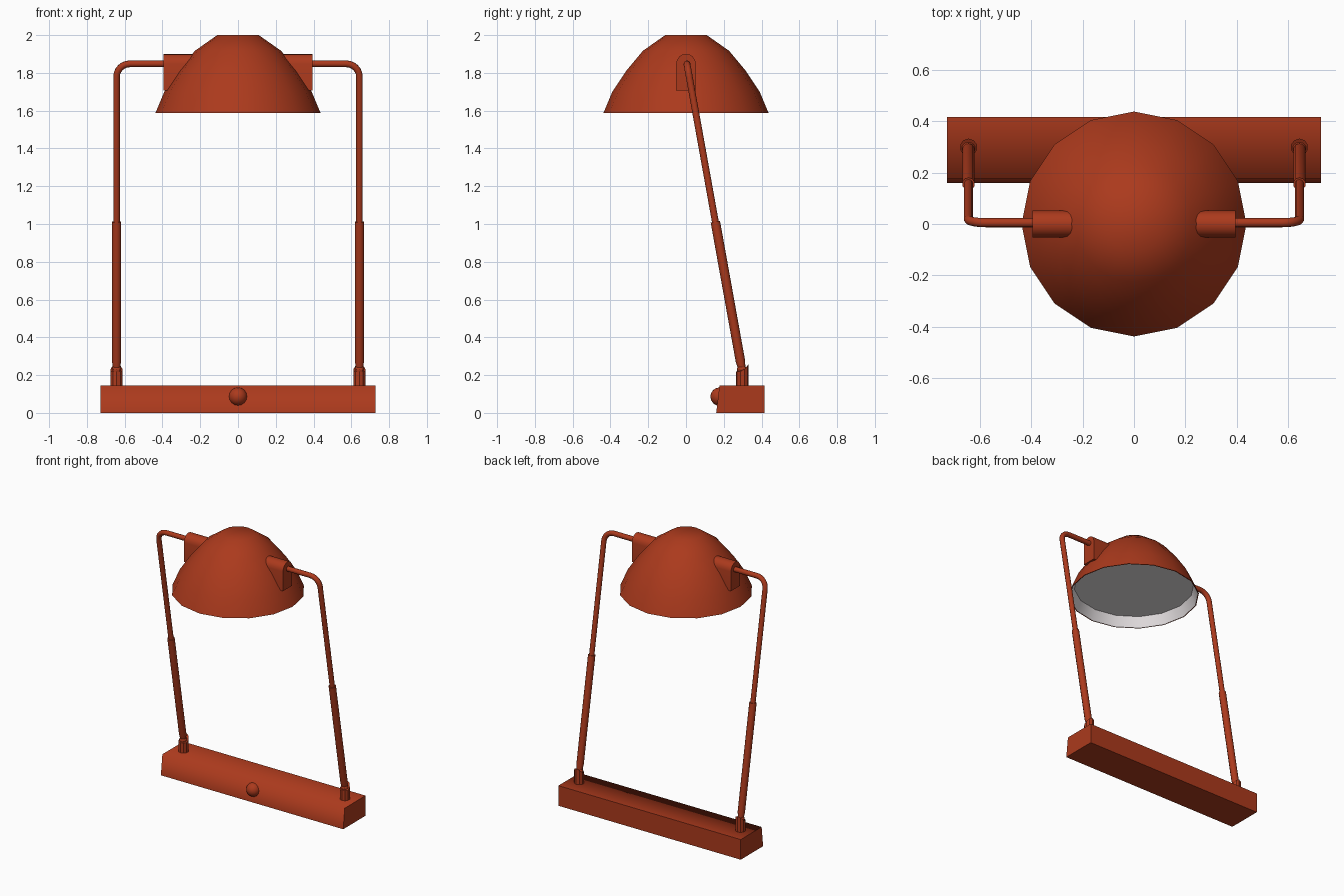
import bpy, bmesh
from math import sin, cos, pi
from mathutils import Vector, Matrix

if "Cube" in bpy.data.objects:
    bpy.data.objects.remove(bpy.data.objects["Cube"])


def material(name, rgb):
    m = bpy.data.materials.new(name)
    m.use_nodes = True
    m.diffuse_color = (*rgb, 1)
    m.node_tree.nodes["Principled BSDF"].inputs["Base Color"].default_value = (*rgb, 1)
    return m


red = material("rust red", (0.41, 0.042, 0.012))
white = material("inner white", (0.82, 0.78, 0.79))


def finish(bm, name, angle=0.6, mats=(red,)):
    bmesh.ops.recalc_face_normals(bm, faces=bm.faces)
    mesh = bpy.data.meshes.new(name)
    bm.to_mesh(mesh)
    bm.free()
    for m in mats:
        mesh.materials.append(m)
    ob = bpy.data.objects.new(name, mesh)
    bpy.context.collection.objects.link(ob)
    bpy.ops.object.select_all(action="DESELECT")
    ob.select_set(True)
    bpy.context.view_layer.objects.active = ob
    bpy.ops.object.shade_smooth_by_angle(angle=angle)
    return ob


def prism(name, outline, x0, x1, angle=0.6):
    """Extrude a (y, z) outline along x."""
    bm = bmesh.new()
    face = bm.faces.new([bm.verts.new((x0, y, z)) for y, z in outline])
    new = bmesh.ops.extrude_face_region(bm, geom=[face])["geom"]
    bmesh.ops.translate(bm, vec=(x1 - x0, 0, 0),
                        verts=[v for v in new if isinstance(v, bmesh.types.BMVert)])
    return finish(bm, name, angle)


def tube(name, points, radii, sides=10):
    """Sweep a circle along a path, in the plane between its neighbours."""
    bm = bmesh.new()
    rings = []
    last = len(points) - 1
    for i, (p, r) in enumerate(zip(points, radii)):
        t = (points[min(i + 1, last)] - points[max(i - 1, 0)]).normalized()
        a = Vector((0, 0.984, 0.177))
        a = (a - t * a.dot(t)).normalized()
        b = t.cross(a)
        rings.append([bm.verts.new(p + (a * cos(k) + b * sin(k)) * r)
                      for k in (2 * pi * j / sides for j in range(sides))])
    for lo, hi in zip(rings, rings[1:]):
        for j in range(sides):
            k = (j + 1) % sides
            bm.faces.new((lo[j], lo[k], hi[k], hi[j]))
    bm.faces.new(rings[0])
    bm.faces.new(rings[-1])
    return finish(bm, name, 0.75)


# Base bar with a sloped front, and its round knob
prism("base", [(0.16, 0), (0.415, 0), (0.415, 0.145), (0.177, 0.145)], -0.727, 0.727, 1.52)
bm = bmesh.new()
bmesh.ops.create_uvsphere(bm, u_segments=16, v_segments=8, radius=0.049,
                          matrix=Matrix.Translation((0, 0.178, 0.086)) @ Matrix.Rotation(pi / 2, 4, "X"))
finish(bm, "knob")

# Faceted dome shade: outer skin, rim, inner wall and ceiling
profile = [(0.11, 2.0), (0.228, 1.917), (0.317, 1.81), (0.39, 1.70),
           (0.437, 1.588), (0.431, 1.588), (0.402, 1.66)]
bm = bmesh.new()
sides = 16
rings = [[bm.verts.new((r * cos(2 * pi * j / sides), r * sin(2 * pi * j / sides), z))
          for j in range(sides)] for r, z in profile]
for i in range(len(rings) - 1):
    for j in range(sides):
        k = (j + 1) % sides
        f = bm.faces.new((rings[i][j], rings[i][k], rings[i + 1][k], rings[i + 1][j]))
        f.material_index = int(i == len(rings) - 2)
bm.faces.new(rings[0])
bm.faces.new(rings[-1]).material_index = 1
finish(bm, "shade", 0.8, (red, white))

# Arched bracket, bent arm, sleeve and pivot on each side
for s, side in ((1, "left"), (-1, "right")):
    arch = [(0.052 * cos(pi * k / 8), 1.848 + 0.052 * sin(pi * k / 8)) for k in range(9)]
    prism(side + "_bracket", [(0.052, 1.708)] + arch + [(-0.052, 1.708)], s * 0.22, s * 0.395)

    corner = Vector((s * 0.643, 0.005, 1.848))
    inward = Vector((-s, 0, 0))
    down = Vector((0, 0.177, -0.984))
    bend = 0.07
    centre = corner + (inward + down) * bend
    arc = [centre - (down * cos(t) + inward * sin(t)) * bend
           for t in (pi / 2 * k / 6 for k in range(7))]
    path = [corner + inward * 0.27] + arc + [corner + down * 0.9]
    tube(side + "_arm", path, [0.018] * len(path))
    tube(side + "_sleeve", [corner + down * d for d in (0.85, 1.60, 1.65)],
         [0.025, 0.025, 0.018])

    # Post with a cut top that rises to a tab at the back
    bm = bmesh.new()
    bmesh.ops.create_cone(bm, cap_ends=True, segments=10, radius1=0.034, radius2=0.034,
                          depth=0.09, matrix=Matrix.Translation((s * 0.643, 0.298, 0.18)))
    for v in bm.verts:
        if v.co.z > 0.2:
            v.co.z = 0.218 + max(0, v.co.y - 0.298) * 1.2
    finish(bm, side + "_post")
    bm = bmesh.new()
    bmesh.ops.create_uvsphere(bm, u_segments=10, v_segments=6, radius=0.026,
                              matrix=Matrix.Translation((s * 0.643, 0.295, 0.228)))
    finish(bm, side + "_pivot")
